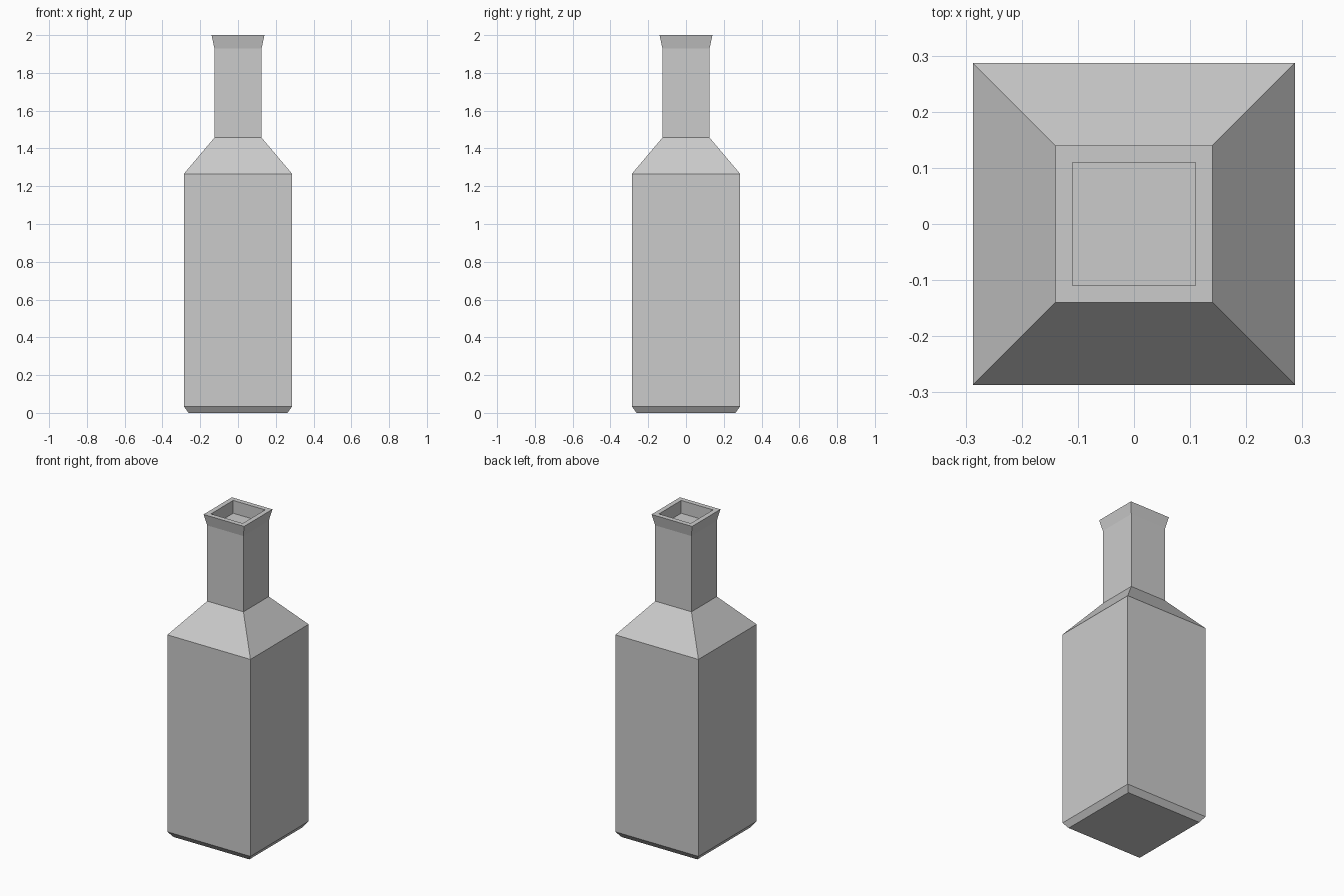
import bpy, bmesh

if "Cube" in bpy.data.objects:
    bpy.data.objects.remove(bpy.data.objects["Cube"])

# Square cross-sections as (half width, height), from the base up and into the mouth
PROFILE = [
    (0.262, 0.0),     # base
    (0.287, 0.035),   # base chamfer
    (0.287, 1.265),   # body
    (0.125, 1.457),   # shoulder
    (0.125, 1.93),    # neck
    (0.14, 2.0),      # flared lip
    (0.11, 2.0),      # rim
    (0.11, 1.92),     # mouth recess
]


def square_loft(name, profile):
    bm = bmesh.new()
    rings = [[bm.verts.new((sx * r, sy * r, z))
              for sx, sy in ((-1, -1), (1, -1), (1, 1), (-1, 1))]
             for r, z in profile]
    for low, high in zip(rings, rings[1:]):
        for i in range(4):
            j = (i + 1) % 4
            bm.faces.new((low[i], low[j], high[j], high[i]))
    bm.faces.new(rings[0][::-1])
    bm.faces.new(rings[-1])
    bmesh.ops.recalc_face_normals(bm, faces=bm.faces)
    mesh = bpy.data.meshes.new(name)
    bm.to_mesh(mesh)
    bm.free()
    obj = bpy.data.objects.new(name, mesh)
    bpy.context.collection.objects.link(obj)
    return obj


# Square bottle with chamfered foot, sloped shoulder and open mouth
square_loft("bottle", PROFILE)
